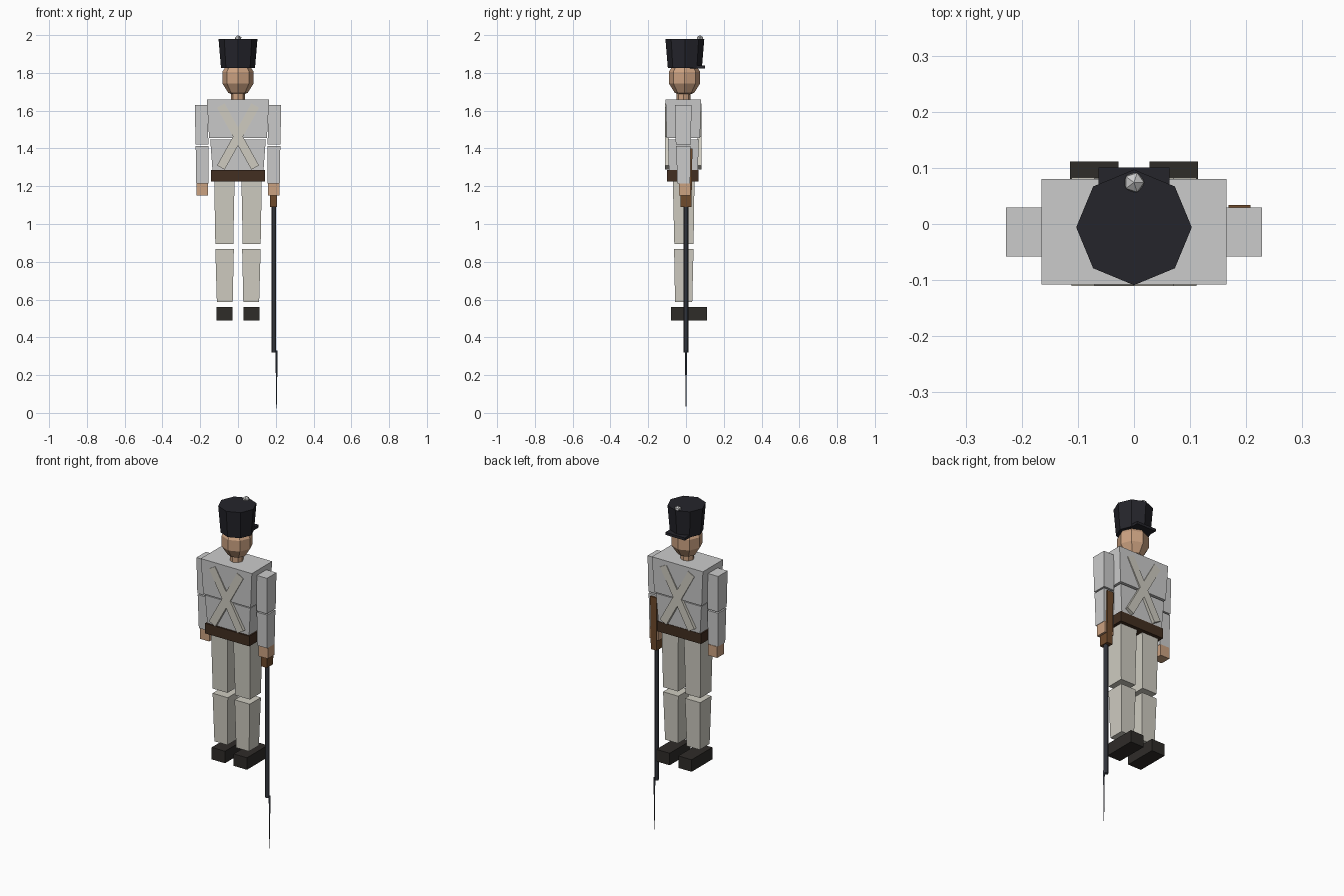
import bpy, bmesh, math
from mathutils import Matrix

if "Cube" in bpy.data.objects:
    bpy.data.objects.remove(bpy.data.objects["Cube"])


def mat(name, r, g, b):
    m = bpy.data.materials.new(name)
    m.diffuse_color = (r, g, b, 1)
    m.use_nodes = True
    m.node_tree.nodes["Principled BSDF"].inputs["Base Color"].default_value = m.diffuse_color
    return m


BLACK = mat("black_felt", 0.018, 0.018, 0.024)
LEATHER = mat("boot_leather", 0.028, 0.025, 0.022)
BELT = mat("belt_leather", 0.055, 0.028, 0.015)
SKIN = mat("skin", 0.60, 0.36, 0.22)
CLOTH = mat("trouser_cloth", 0.62, 0.60, 0.53)
WOOD = mat("wood", 0.16, 0.07, 0.025)
STEEL = mat("steel", 0.055, 0.06, 0.075)


def finish(name, bm, material):
    bmesh.ops.recalc_face_normals(bm, faces=bm.faces)
    me = bpy.data.meshes.new(name)
    bm.to_mesh(me)
    bm.free()
    if material:
        me.materials.append(material)
    ob = bpy.data.objects.new(name, me)
    bpy.context.collection.objects.link(ob)
    return ob


def block(name, z0, z1, low, high=None, material=None, side=1):
    """Tapered box; low and high are (x0, x1, y0, y1) at z0 and z1."""
    bm = bmesh.new()
    rings = []
    for z, (x0, x1, y0, y1) in ((z0, low), (z1, high or low)):
        pts = ((x0, y0), (x1, y0), (x1, y1), (x0, y1))
        rings.append([bm.verts.new((x * side, y, z)) for x, y in pts])
    a, b = rings
    bm.faces.new(a)
    bm.faces.new(b)
    for i in range(4):
        j = (i + 1) % 4
        bm.faces.new((a[i], a[j], b[j], b[i]))
    return finish(name, bm, material)


def rod(name, n, x, y, z0, z1, r0, r1, material):
    """Upright n-sided cone or cylinder."""
    bm = bmesh.new()
    bmesh.ops.create_cone(bm, cap_ends=True, segments=n, radius1=r0, radius2=r1,
                          depth=z1 - z0,
                          matrix=Matrix.Translation((x, y, (z0 + z1) / 2)))
    return finish(name, bm, material)


# Hat with peak and pompon
rod("hat", 8, 0, -0.006, 1.825, 1.98, 0.09, 0.103, BLACK)
block("hat_peak", 1.823, 1.838, (-0.063, 0.063, 0.02, 0.101), material=BLACK)
bm = bmesh.new()
bmesh.ops.create_icosphere(bm, subdivisions=1, radius=0.02,
                           matrix=Matrix.Translation((0, 0.074, 1.98)))
finish("pompon", bm, None)

# Head and neck
bm = bmesh.new()
bmesh.ops.create_uvsphere(bm, u_segments=8, v_segments=5, radius=0.087,
                          matrix=Matrix.Translation((0, -0.008, 1.775))
                          @ Matrix.Diagonal((1, 1, 1.15, 1)))
finish("head", bm, SKIN)
rod("neck", 8, 0, -0.013, 1.64, 1.72, 0.036, 0.036, SKIN)

# Torso and belt
block("chest", 1.455, 1.66, (-0.153, 0.153, -0.102, 0.074), (-0.165, 0.165, -0.108, 0.08))
block("waist", 1.27, 1.447, (-0.134, 0.134, -0.09, 0.062), (-0.147, 0.147, -0.096, 0.068))
block("belt", 1.226, 1.285, (-0.143, 0.143, -0.1, 0.065), material=BELT)

# Crossed straps, front and back
for face, y in (("front", -0.1), ("back", 0.072)):
    for s in (-1, 1):
        bm = bmesh.new()
        bmesh.ops.create_cube(bm, size=1, matrix=Matrix.Translation((0, y, 1.463))
                              @ Matrix.Rotation(s * math.radians(29), 4, 'Y')
                              @ Matrix.Diagonal((0.046, 0.021, 0.375, 1)))
        finish(f"{face}_strap", bm, CLOTH)

# Arms and legs
for s, tag in ((-1, "left"), (1, "right")):
    block(f"{tag}_upper_arm", 1.42, 1.63, (0.157, 0.225, -0.054, 0.026),
          (0.16, 0.228, -0.058, 0.029), None, s)
    block(f"{tag}_forearm", 1.215, 1.412, (0.157, 0.221, -0.046, 0.022),
          (0.157, 0.224, -0.052, 0.025), None, s)
    block(f"{tag}_hand", 1.15, 1.215, (0.159, 0.219, -0.038, 0.025), None, SKIN, s)
    block(f"{tag}_thigh", 0.895, 1.24, (0.025, 0.12, -0.062, 0.04),
          (0.018, 0.126, -0.07, 0.045), CLOTH, s)
    block(f"{tag}_calf", 0.588, 0.868, (0.028, 0.112, -0.058, 0.033),
          (0.022, 0.12, -0.063, 0.04), CLOTH, s)
    block(f"{tag}_boot", 0.49, 0.56, (0.028, 0.114, -0.08, 0.111), None, LEATHER, s)

# Musket held muzzle down
block("gun_stock", 1.09, 1.4, (0.17, 0.207, -0.029, 0.029),
      (0.168, 0.208, -0.034, 0.034), WOOD)
rod("gun_barrel", 8, 0.19, 0, 0.32, 1.1, 0.012, 0.012, STEEL)
rod("bayonet", 4, 0.204, 0, 0.0, 0.33, 0.0008, 0.006, STEEL)
